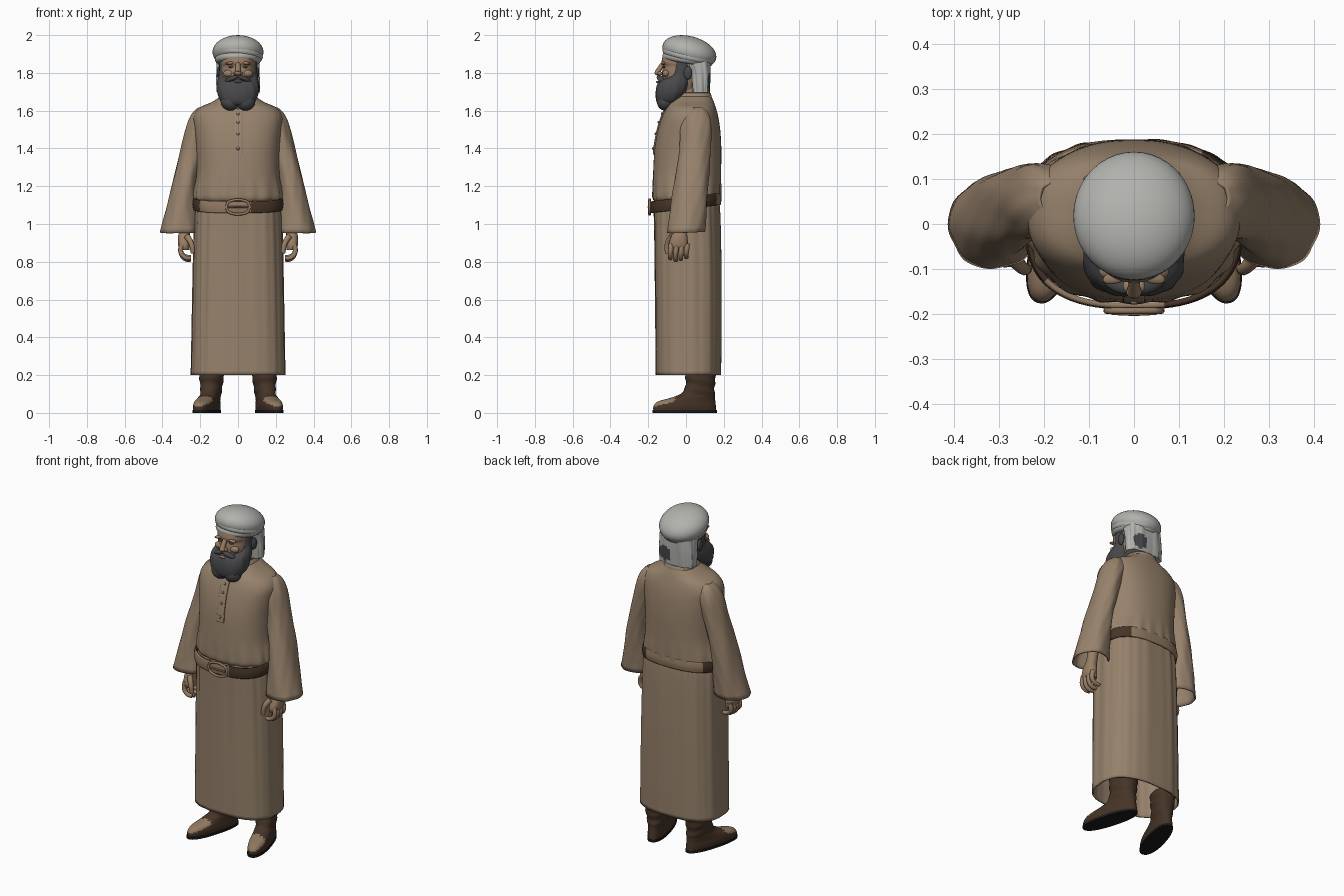
import bpy, bmesh
from math import sin, cos, pi, radians
from mathutils import Matrix, Vector, Euler

if "Cube" in bpy.data.objects:
    bpy.data.objects.remove(bpy.data.objects["Cube"])


def material(name, rgb):
    m = bpy.data.materials.new(name)
    m.use_nodes = True
    m.diffuse_color = (*rgb, 1)
    m.node_tree.nodes["Principled BSDF"].inputs["Base Color"].default_value = (*rgb, 1)
    return m


ROBE = material("tan_cloth", (0.31, 0.225, 0.15))
SKIN = material("skin", (0.32, 0.21, 0.13))
WRAP = material("pale_grey_cloth", (0.44, 0.44, 0.42))
HAIR = material("dark_grey_hair", (0.065, 0.066, 0.07))
LEATHER = material("dark_leather", (0.06, 0.034, 0.02))
WORN = material("worn_leather", (0.28, 0.19, 0.12))
SOLE = material("black_sole", (0.012, 0.011, 0.011))


def finish(name, bm, mats, rule=None, mirror=False, thick=0):
    """Turn a bmesh into a smooth object; rule picks the colour of each face."""
    bmesh.ops.recalc_face_normals(bm, faces=bm.faces)
    for f in bm.faces:
        f.smooth = True
        if rule:
            f.material_index = rule(f.calc_center_median(), f.normal)
    me = bpy.data.meshes.new(name)
    bm.to_mesh(me)
    bm.free()
    for m in mats:
        me.materials.append(m)
    me.set_sharp_from_angle(angle=radians(50))
    ob = bpy.data.objects.new(name, me)
    bpy.context.collection.objects.link(ob)
    if thick:
        mod = ob.modifiers.new("Thickness", "SOLIDIFY")
        mod.thickness, mod.offset = thick, -1
    if mirror:
        ob.modifiers.new("Mirror", "MIRROR").use_mirror_merge = False
    return ob


def smooth_rings(rings, steps):
    """Catmull-Rom interpolation between rings."""
    out = []
    for i in range(len(rings) - 1):
        a, b, c, d = (rings[max(0, min(len(rings) - 1, i + k))] for k in (-1, 0, 1, 2))
        for s in range(steps):
            t = s / steps
            out.append([0.5 * (2 * q + (r - p) * t + (2 * p - 5 * q + 4 * r - u) * t * t
                               + (3 * q - p - 3 * r + u) * t ** 3)
                        for p, q, r, u in zip(a, b, c, d)])
    return out + [list(rings[-1])]


def loft(name, rings, mats, power=2.4, sides=48, steps=4, caps=True, fold=None,
         tilt=0, matrix=None, **kw):
    """Skin horizontal rings (z, x min, x max, y min, y max)."""
    bm = bmesh.new()
    loops = []
    path = smooth_rings(rings, steps)
    for z, x0, x1, y0, y1 in path:
        loop = []
        for k in range(sides):
            a = 2 * pi * k / sides
            c, s = cos(a), sin(a)
            g = 1 + (fold(a, z) if fold else 0)
            x = (x0 + x1) / 2 + g * (x1 - x0) / 2 * abs(c) ** (2 / power) * (1 if c > 0 else -1)
            y = (y0 + y1) / 2 + g * (y1 - y0) / 2 * abs(s) ** (2 / power) * (1 if s > 0 else -1)
            loop.append(bm.verts.new((x, y, z + tilt * y)))
        loops.append(loop)
    for low, high in zip(loops, loops[1:]):
        for k in range(sides):
            j = (k + 1) % sides
            bm.faces.new((low[k], low[j], high[j], high[k]))
    if caps:
        bm.faces.new(loops[0])
        bm.faces.new(loops[-1])
    if matrix:
        bm.transform(matrix)
    return finish(name, bm, mats, **kw)


def blob(name, loc, size, mat, rot=(0, 0, 0), mirror=False):
    bm = bmesh.new()
    m = Matrix.LocRotScale(Vector(loc), Euler([radians(r) for r in rot]), Vector(size))
    bmesh.ops.create_uvsphere(bm, u_segments=40, v_segments=24, radius=1, matrix=m)
    return finish(name, bm, [mat], mirror=mirror)


def tube(name, points, radius, mat, mirror=False, closed=False, taper=1.0):
    cu = bpy.data.curves.new(name, "CURVE")
    cu.dimensions = "3D"
    cu.bevel_depth, cu.bevel_resolution, cu.resolution_u = radius, 3, 6
    cu.use_fill_caps = True
    sp = cu.splines.new("BEZIER")
    sp.bezier_points.add(len(points) - 1)
    for i, (bp, p) in enumerate(zip(sp.bezier_points, points)):
        bp.co = p
        bp.handle_left_type = bp.handle_right_type = "AUTO"
        bp.radius = 1 + (taper - 1) * i / (len(points) - 1)
    sp.use_cyclic_u = closed
    cu.materials.append(mat)
    ob = bpy.data.objects.new(name, cu)
    bpy.context.collection.objects.link(ob)
    if mirror:
        ob.modifiers.new("Mirror", "MIRROR").use_mirror_merge = False
    return ob


def ring(name, major, minor, loc, scale, tilt, mat):
    pts = [Matrix.LocRotScale(Vector(loc), Euler(tilt), Vector(scale))
           @ Vector((major * cos(i * pi / 6), major * sin(i * pi / 6), 0)) for i in range(12)]
    return tube(name, pts, minor, mat, closed=True)


def sym(z, x, y0, y1):
    return (z, -x, x, y0, y1)


# Robe: gathered skirt and bloused upper part
loft("robe_skirt", [sym(0.2, 0.25, -0.16, 0.185), sym(0.4, 0.246, -0.162, 0.187),
                    sym(0.7, 0.24, -0.165, 0.187), sym(0.95, 0.234, -0.168, 0.183),
                    sym(1.08, 0.228, -0.17, 0.178), sym(1.14, 0.215, -0.16, 0.17)],
     [ROBE], power=2.7, sides=128, steps=6, caps=False, thick=0.008,
     fold=lambda a, z: (0.012 * sin(11 * a + 2 * sin(3 * a)) + 0.007 * sin(23 * a)) * (0.35 + 0.6 * z))

BLOUSE = [sym(1.11, 0.212, -0.155, 0.168), sym(1.135, 0.235, -0.174, 0.183),
          sym(1.18, 0.234, -0.176, 0.186), sym(1.27, 0.22, -0.174, 0.186),
          sym(1.4, 0.222, -0.166, 0.187), sym(1.5, 0.232, -0.148, 0.181),
          sym(1.57, 0.235, -0.126, 0.17), sym(1.615, 0.205, -0.105, 0.158),
          sym(1.645, 0.14, -0.085, 0.148), sym(1.675, 0.092, -0.06, 0.135)]
loft("robe_top", BLOUSE, [ROBE], power=2.4, sides=128,
     fold=lambda a, z: 0.018 * sin(19 * a + 2 * sin(4 * a)) * max(0, 1 - abs(z - 1.14) / 0.13))
loft("collar", [sym(1.655, 0.1, -0.075, 0.138), sym(1.68, 0.09, -0.06, 0.135),
                sym(1.695, 0.08, -0.05, 0.128)], [ROBE], caps=False, thick=0.008)

# Buttoned chest placket that follows the chest
chest = [r for r in smooth_rings(BLOUSE, 4) if 1.35 < r[0] < 1.63]
loft("chest_placket", [(r[0], -0.025, 0.025, r[3] - 0.007, r[3] + 0.03) for r in chest],
     [ROBE], power=8, steps=1)
for r in chest[1::3]:
    blob("button", (0, r[3] - 0.008, r[0]), (0.008, 0.005, 0.008), WORN)

# Wide sleeves
loft("sleeves", [(0.955, 0.212, 0.412, -0.1, 0.1), (1.1, 0.218, 0.375, -0.08, 0.112),
                 (1.25, 0.21, 0.34, -0.058, 0.122), (1.4, 0.175, 0.302, -0.035, 0.13),
                 (1.52, 0.14, 0.272, -0.03, 0.135), (1.585, 0.13, 0.242, -0.01, 0.12),
                 (1.615, 0.15, 0.21, 0.03, 0.09)],
     [ROBE], power=2.1, sides=64, caps=False, thick=0.008, mirror=True, tilt=0.03,
     fold=lambda a, z: 0.02 * sin(5 * a + 14 * z) + 0.012 * sin(9 * a - 30 * z))

# Forearms and hands
tube("forearms", [(0.285, 0.03, 1.25), (0.285, 0, 1.08), (0.283, -0.03, 0.93)], 0.036, SKIN,
     mirror=True, taper=0.8)
loft("palms", [(0.862, 0.258, 0.302, -0.085, 0.008), (0.885, 0.255, 0.316, -0.092, 0.012),
               (0.93, 0.255, 0.318, -0.08, 0.008), (0.97, 0.258, 0.308, -0.062, 0.002)],
     [SKIN], sides=24, mirror=True)
for i, name in enumerate(("index", "middle", "ring", "little")):
    y = -0.078 + 0.028 * i
    drop = (0.008, 0, 0.004, 0.014)[i]
    tube(name + "_fingers", [(0.297, y, 0.895), (0.302, y - 0.004, 0.85),
                             (0.28, y - 0.006, 0.815 + drop), (0.25, y - 0.004, 0.81 + drop)],
         0.0145, SKIN, mirror=True, taper=0.75)
tube("thumbs", [(0.27, -0.075, 0.935), (0.247, -0.098, 0.895), (0.238, -0.1, 0.845)],
     0.017, SKIN, mirror=True, taper=0.7)

# Belt, dark on its sides and worn elsewhere, with a buckle
loft("belt", [sym(1.08, 0.238, -0.187, 0.184), sym(1.11, 0.243, -0.19, 0.188),
              sym(1.142, 0.238, -0.187, 0.184)], [WORN, LEATHER], power=2.6, sides=96,
     tilt=0.12, caps=False, thick=0.012,
     rule=lambda c, n: int((c.x > 0.06 and c.y < 0.16) or c.x < -0.2 or n.z < -0.5))
tube("buckle_frame", [(0.055 * x, -0.193, 1.09 + 0.034 * z) for x, z in
                      ((-1, -0.6), (-0.6, -1), (0.6, -1), (1, -0.6), (1, 0.6), (0.6, 1), (-0.6, 1), (-1, 0.6))],
     0.007, WORN, closed=True)
tube("buckle_prong", [(-0.05, -0.197, 1.09), (0, -0.199, 1.09), (0.05, -0.197, 1.09)], 0.005, WORN)

# Boots with worn toes, turned outward
turn = Matrix.Translation((0.162, 0, 0)) @ Matrix.Rotation(radians(16), 4, "Z")
loft("boots", [(0.012, -0.05, 0.052, -0.178, 0.165), (0.035, -0.053, 0.055, -0.178, 0.163),
               (0.06, -0.05, 0.052, -0.155, 0.16), (0.078, -0.048, 0.05, -0.09, 0.158),
               (0.1, -0.05, 0.05, -0.03, 0.156), (0.14, -0.055, 0.055, 0.0, 0.155),
               (0.19, -0.062, 0.062, 0.0, 0.16), (0.24, -0.064, 0.064, 0.0, 0.162)],
     [LEATHER, WORN], power=2.3, matrix=turn, mirror=True,
     fold=lambda a, z: 0.035 * sin(120 * z + 2 * sin(a)) if z > 0.09 else 0,
     rule=lambda c, n: int(c.y < -0.06 and n.z > 0.3))
loft("boot_soles", [(0, -0.054, 0.056, -0.183, 0.168), (0.014, -0.054, 0.056, -0.183, 0.168)],
     [SOLE], power=2.3, steps=1, matrix=turn, mirror=True)

# Neck, face and features
loft("neck", [sym(1.6, 0.065, -0.04, 0.1), sym(1.76, 0.062, -0.05, 0.09)], [SKIN], sides=32)
loft("face", [sym(1.7, 0.06, -0.11, 0.07), sym(1.75, 0.082, -0.128, 0.09),
              sym(1.8, 0.09, -0.127, 0.1), sym(1.835, 0.09, -0.122, 0.1),
              sym(1.855, 0.092, -0.13, 0.1), sym(1.9, 0.09, -0.12, 0.1)], [SKIN], power=2.3)
tube("nose_bridge", [(0, -0.122, 1.85), (0, -0.136, 1.828), (0, -0.152, 1.802)], 0.012, SKIN, taper=1.25)
blob("nose_tip", (0, -0.15, 1.8), (0.017, 0.016, 0.014), SKIN)
blob("nostrils", (0.014, -0.138, 1.797), (0.011, 0.014, 0.01), SKIN, mirror=True)
blob("cheeks", (0.048, -0.105, 1.797), (0.03, 0.02, 0.02), SKIN, mirror=True)
blob("eyes", (0.035, -0.114, 1.832), (0.016, 0.007, 0.006), HAIR, mirror=True)
blob("brows", (0.04, -0.118, 1.852), (0.03, 0.014, 0.008), SKIN, rot=(0, 8, -15), mirror=True)
blob("ears", (0.1, 0.01, 1.8), (0.012, 0.022, 0.035), HAIR, mirror=True)

# Beard with sideburns, forked tip and moustache
loft("beard", [sym(1.63, 0.06, -0.145, -0.06), sym(1.65, 0.09, -0.157, -0.035),
               sym(1.69, 0.109, -0.161, 0.0), sym(1.73, 0.112, -0.155, 0.02),
               sym(1.757, 0.108, -0.14, 0.03), sym(1.775, 0.104, -0.105, 0.03),
               sym(1.8, 0.101, -0.075, 0.03), sym(1.88, 0.099, -0.075, 0.03)],
     [HAIR], power=2.6, fold=lambda a, z: 0.015 * sin(12 * a + 40 * z))
blob("beard_forks", (0.042, -0.11, 1.647), (0.05, 0.044, 0.046), HAIR, rot=(0, -20, 0), mirror=True)
blob("moustache", (0.034, -0.132, 1.768), (0.04, 0.02, 0.013), HAIR, rot=(0, 22, 22), mirror=True)
blob("lower_lip", (0, -0.148, 1.752), (0.02, 0.01, 0.006), SKIN)

# Head wrap: dome, rolled folds and a neck cloth with a dark patch of hair
blob("wrap_dome", (0, 0.018, 1.911), (0.135, 0.146, 0.083), WRAP, rot=(-15, 0, 0))
ring("wrap_lower_roll", 0.1, 0.023, (0, 0.008, 1.872), (1, 1.12, 1), (-0.16, 0, 0), WRAP)
ring("wrap_middle_roll", 0.109, 0.023, (0, 0.014, 1.893), (1, 1.09, 1), (-0.22, 0.08, 0), WRAP)
loft("neck_cloth", [sym(1.695, 0.112, 0.03, 0.125), sym(1.75, 0.114, 0.025, 0.128),
                    sym(1.8, 0.112, 0.02, 0.13), sym(1.86, 0.11, 0.0, 0.13)],
     [WRAP, HAIR], power=2.8, sides=96,
     fold=lambda a, z: 0.03 * sin(9 * a + 12 * z) + 0.012 * sin(21 * a),
     rule=lambda c, n: int((c - Vector((0.055, 0.12, 1.755))).length < 0.045))
